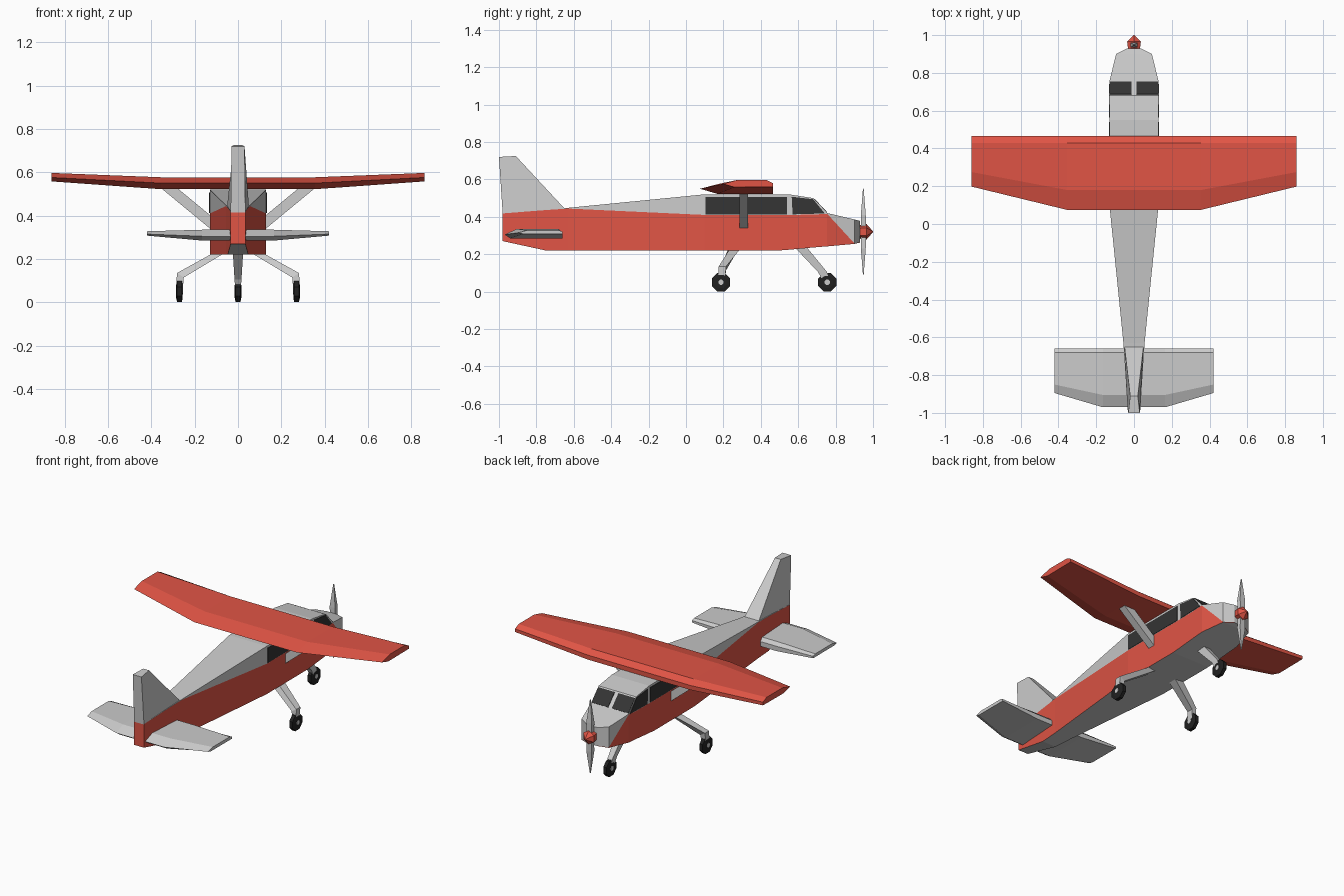
import bpy, bmesh, math
from mathutils import Vector

if "Cube" in bpy.data.objects:
    bpy.data.objects.remove(bpy.data.objects["Cube"])


def material(name, color):
    m = bpy.data.materials.new(name)
    m.diffuse_color = (*color, 1)
    m.use_nodes = True
    m.node_tree.nodes["Principled BSDF"].inputs["Base Color"].default_value = m.diffuse_color
    return m


GREY = material("light_grey", (0.62, 0.62, 0.62))
RED = material("red", (0.75, 0.09, 0.06))
GLASS = material("dark_glass", (0.035, 0.035, 0.035))
RUBBER = material("rubber", (0.015, 0.015, 0.015))


def finish(name, bm, mats):
    bmesh.ops.recalc_face_normals(bm, faces=bm.faces)
    me = bpy.data.meshes.new(name)
    bm.to_mesh(me)
    bm.free()
    for m in mats:
        me.materials.append(m)
    ob = bpy.data.objects.new(name, me)
    bpy.context.collection.objects.link(ob)
    return ob


def loft(name, rings, mats, side_slots=None, cap_slots=(0, 0)):
    """Skin matching rings of points; side_slots gives a material per side."""
    bm = bmesh.new()
    vs = [[bm.verts.new(p) for p in r] for r in rings]
    n = len(rings[0])
    for a, b in zip(vs, vs[1:]):
        for i in range(n):
            j = (i + 1) % n
            f = bm.faces.new((a[i], a[j], b[j], b[i]))
            f.material_index = side_slots[i] if side_slots else 0
    bm.faces.new(vs[0]).material_index = cap_slots[0]
    bm.faces.new(vs[-1]).material_index = cap_slots[1]
    return finish(name, bm, mats)


def mirror(ob):
    ob.modifiers.new("mirror", 'MIRROR')
    return ob


def rect(x, y, z, hx, hy):
    return [(x - hx, y - hy, z), (x + hx, y - hy, z), (x + hx, y + hy, z), (x - hx, y + hy, z)]


# fuselage: y, half width, bottom, paint line, top
stations = [
    (-0.98, 0.034, 0.270, 0.418, 0.420),
    (-0.75, 0.048, 0.220, 0.436, 0.439),
    (-0.63, 0.056, 0.220, 0.444, 0.448),
    (0.10, 0.13, 0.220, 0.410, 0.520),
    (0.50, 0.13, 0.220, 0.410, 0.520),
    (0.55, 0.13, 0.224, 0.410, 0.520),
    (0.68, 0.13, 0.236, 0.412, 0.500),
    (0.755, 0.13, 0.242, 0.416, 0.420),
    (0.90, 0.095, 0.255, 0.258, 0.386),
    (0.93, 0.036, 0.262, 0.265, 0.378),
]
rings = [[(-w, y, b), (w, y, b), (w, y, m), (w, y, t), (-w, y, t), (-w, y, m)]
         for y, w, b, m, t in stations]
loft("fuselage", rings, [GREY, RED], (0, 1, 0, 0, 0, 1), (1, 0))

# fin
loft("tail_fin", [
    [(-.05, -.65, .445), (.05, -.65, .445), (.034, -.98, .415), (-.034, -.98, .415)],
    [(-.02, -.91, .725), (.02, -.91, .725), (.03, -1.0, .72), (-.03, -1.0, .72)]], [GREY])


# wing and tailplane: mirrored rows of y,z sections
def wing(name, x_kink, x_tip, root, tip, mat):
    rows = [(-x_tip, tip), (-x_kink, root), (x_kink, root), (x_tip, tip)]
    return loft(name, [[(x, y, z) for y, z in s] for x, s in rows], [mat])


wing("main_wing", 0.355, 0.86,
     [(.465, .55), (.43, .577), (.18, .577), (.075, .55), (.17, .522), (.465, .522)],
     [(.465, .58), (.43, .597), (.275, .597), (.198, .576), (.26, .558), (.465, .56)], RED)
wing("tailplane", 0.165, 0.42,
     [(-.66, .315), (-.68, .335), (-.905, .335), (-.97, .305), (-.94, .285), (-.66, .285)],
     [(-.66, .32), (-.68, .328), (-.85, .328), (-.895, .315), (-.87, .308), (-.66, .308)], GREY)

# wing struts
mirror(loft("wing_struts", [
    [(.12, .285, .333), (.12, .332, .333), (.12, .332, .395), (.12, .285, .395)],
    [(.355, .285, .527), (.355, .332, .527), (.28, .332, .527), (.28, .285, .527)]], [GREY]))


# windows: thin panes just proud of the cabin skin
def pane(name, pts, offset):
    off = Vector(offset)
    pts = [Vector(p) for p in pts]
    return mirror(loft(name, [[p - off for p in pts], [p + off for p in pts]], [GLASS]))


X = 0.13
pane("cabin_windows", [(X, .105, .413), (X, .54, .413), (X, .54, .507), (X, .105, .507)],
     (.003, 0, 0))
pane("front_side_windows", [(X, .57, .413), (X, .742, .418), (X, .68, .494), (X, .565, .507)],
     (.003, 0, 0))
pane("windscreen", [(.013, .686, .4936), (.128, .686, .4936), (.128, .752, .4232),
                    (.013, .752, .4232)], (0, .0022, .002))


# propeller: spinner and two tapering blades
def y_ring(y, r, n=6):
    return [(r * math.cos(math.tau * i / n + math.pi / 6), y,
             .32 + r * math.sin(math.tau * i / n + math.pi / 6)) for i in range(n)]


loft("spinner", [y_ring(.925, .036), y_ring(.965, .042), y_ring(1.0, .002)], [RED])
for i, s in enumerate((1, -1)):
    loft(f"propeller_blade_{i + 1}",
         [rect(0, .948, .32 + s * d, hx, hy) for d, hx, hy in
          ((0, .014, .014), (.09, .019, .013), (.23, .002, .002))], [GREY])

# landing gear legs
mirror(loft("main_legs", [
    [(.05, .23, .235), (.05, .285, .235), (.125, .285, .222), (.125, .23, .222)],
    [(.25, .175, .115), (.25, .215, .115), (.282, .215, .135), (.282, .175, .135)],
    [(.256, .17, .05), (.256, .205, .05), (.284, .205, .05), (.284, .17, .05)]], [GREY]))
loft("nose_leg", [rect(0, .615, .235, .024, .032), rect(0, .73, .105, .016, .024),
                  rect(0, .752, .05, .012, .016)], [GREY])


# octagonal wheels with bevelled edges and a hub
def wheel(name, x, y):
    def ring(dx, r):
        return [(x + dx, y + r * math.cos(math.tau * (i + .5) / 8),
                 .05 + r * math.sin(math.tau * (i + .5) / 8)) for i in range(8)]
    loft(name + "_tyre", [ring(-.015, .033), ring(-.011, .054 * .98), ring(.011, .054 * .98),
                          ring(.015, .033)], [RUBBER])
    loft(name + "_hub", [ring(-.017, .015), ring(.017, .015)], [GREY])


wheel("nose_wheel", 0, .755)
wheel("left_wheel", -.27, .187)
wheel("right_wheel", .27, .187)
